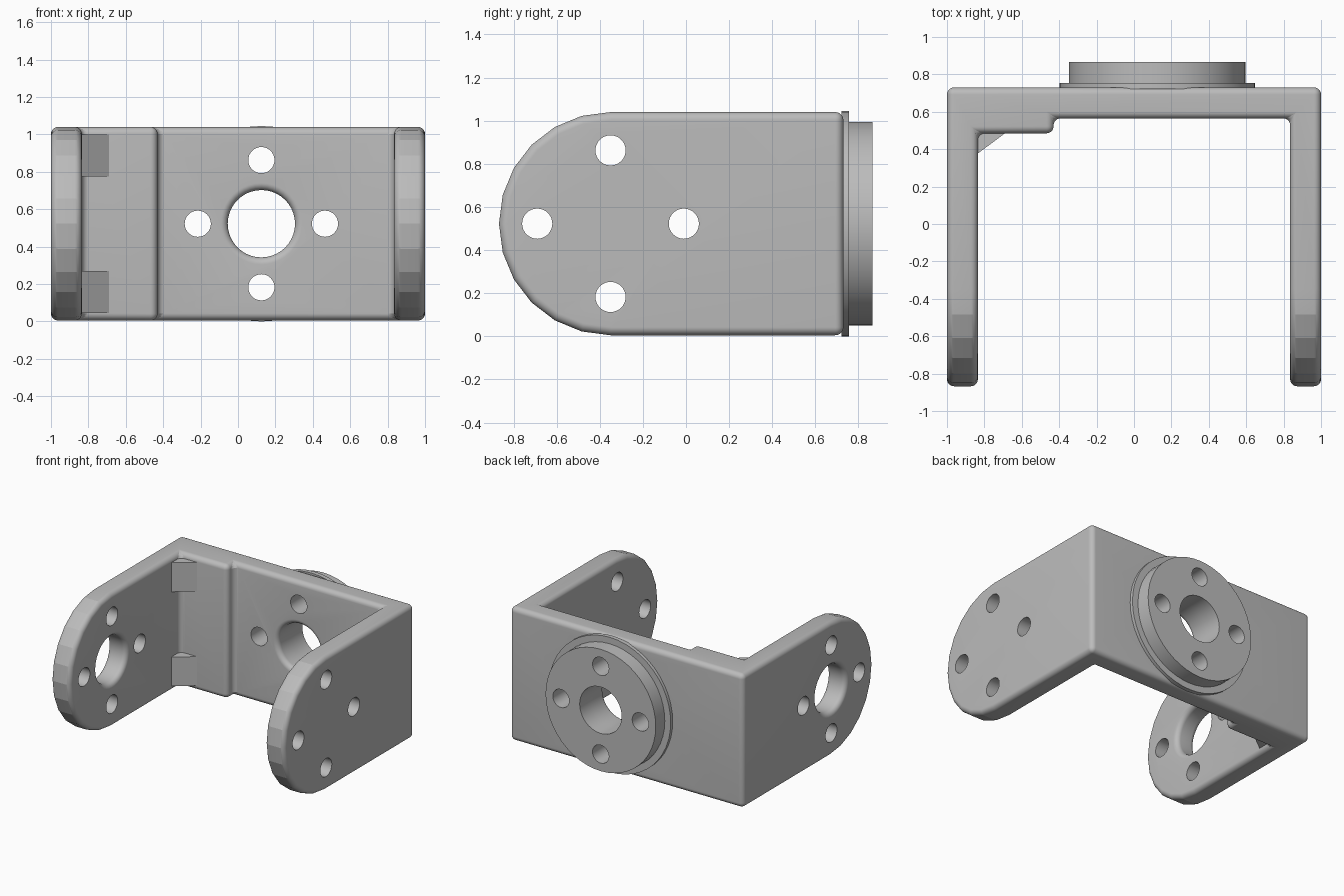
import bpy, bmesh, math
from mathutils import Vector

cube = bpy.data.objects.get("Cube")
if cube:
    bpy.data.objects.remove(cube, do_unlink=True)

MID = 0.5225          # mid height
ARM_Y = -0.35         # centre of the rounded arm ends
HUB_X = 0.125         # centre of the round mount
BORE, BOLT, BOLT_RING = 0.18, 0.07, 0.34
FILLET = 0.038

grey = bpy.data.materials.new("satin grey")
grey.use_nodes = True
grey.diffuse_color = (0.5, 0.5, 0.5, 1)
grey.node_tree.nodes["Principled BSDF"].inputs["Base Color"].default_value = (0.5, 0.5, 0.5, 1)


def finish(name, bm):
    bmesh.ops.recalc_face_normals(bm, faces=bm.faces)
    mesh = bpy.data.meshes.new(name)
    bm.to_mesh(mesh)
    bm.free()
    mesh.materials.append(grey)
    obj = bpy.data.objects.new(name, mesh)
    bpy.context.collection.objects.link(obj)
    return obj


def prism(name, points, along):
    """Extrude a closed 3D outline by a vector."""
    bm = bmesh.new()
    face = bm.faces.new([bm.verts.new(p) for p in points])
    out = bmesh.ops.extrude_face_region(bm, geom=[face])
    moved = [g for g in out["geom"] if isinstance(g, bmesh.types.BMVert)]
    bmesh.ops.translate(bm, verts=moved, vec=along)
    return finish(name, bm)


def lathe(name, centre, axis, profile, sides=32):
    """Closed solid of revolution about the x or y axis; profile is (radius, position)."""
    axis = Vector(axis)
    up = Vector((0, 0, 1))
    side = up.cross(axis)
    bm = bmesh.new()
    rings = []
    for r, t in profile:
        angles = [math.tau * i / sides for i in range(sides)]
        rings.append([bm.verts.new(Vector(centre) + axis * t
                      + r * (side * math.cos(a) + up * math.sin(a))) for a in angles])
    for a, b in zip(rings, rings[1:]):
        for i in range(sides):
            j = (i + 1) % sides
            bm.faces.new((a[i], a[j], b[j], b[i]))
    bm.faces.new(rings[0])
    bm.faces.new(rings[-1])
    return finish(name, bm)


def flare(face, inward):
    """Rounded mouth of a bore, from the open side in."""
    pts = [(BORE + FILLET, face - inward * 0.1)]
    for i in range(9):
        a = math.radians(90) * i / 8
        pts.append((BORE + FILLET * (1 - math.sin(a)),
                    face + inward * FILLET * (1 - math.cos(a))))
    return pts


def apply_modifier(obj, mod):
    bpy.context.view_layer.objects.active = obj
    bpy.ops.object.modifier_apply(modifier=mod.name)


def boolean(obj, cutter, operation="DIFFERENCE"):
    mod = obj.modifiers.new("cut", "BOOLEAN")
    mod.operation, mod.solver, mod.object = operation, "EXACT", cutter
    apply_modifier(obj, mod)


def smooth(obj):
    bpy.ops.object.select_all(action="DESELECT")
    obj.select_set(True)
    bpy.context.view_layer.objects.active = obj
    bpy.ops.object.shade_smooth_by_angle(angle=math.radians(14))


# U-shaped bracket: plan outline trimmed by the rounded side outline
plan = [(-1, -1.1), (-0.835, -1.1), (-0.835, 0.485), (-0.43, 0.485), (-0.43, 0.565),
        (0.835, 0.565), (0.835, -1.1), (1, -1.1), (1, 0.73), (-1, 0.73)]
bracket = prism("bracket", [(x, y, -0.2) for x, y in plan], (0, 0, 1.5))
radius = 0.5175
outline = [(-1.3, 1.2, MID - radius), (-1.3, 1.2, MID + radius)]
for i in range(13):
    a = math.radians(90 + 15 * i)
    outline.append((-1.3, ARM_Y + radius * math.cos(a), MID + radius * math.sin(a)))
trim = prism("trim", outline, (2.6, 0, 0))
boolean(bracket, trim, "INTERSECT")
bevel = bracket.modifiers.new("fillet", "BEVEL")
bevel.width, bevel.segments = FILLET, 8
bevel.limit_method, bevel.angle_limit = "ANGLE", math.radians(25)
apply_modifier(bracket, bevel)

# Stepped round mount on the back
mount = lathe("round_mount", (HUB_X, 0, MID), (0, 1, 0),
              [(0.5225, 0.722), (0.5225, 0.755), (0.472, 0.755), (0.472, 0.866)], 48)

# Bolt holes and bores
cutters = [trim]
for k in range(4):
    a = k * math.pi / 2
    u, v = BOLT_RING * math.cos(a), BOLT_RING * math.sin(a)
    arm_hole = lathe("arm_hole", (0, ARM_Y + u, MID + v), (1, 0, 0),
                     [(BOLT, -1.2), (BOLT, 1.2)])
    back_hole = lathe("back_hole", (HUB_X + u, 0, MID + v), (0, 1, 0),
                      [(BOLT, 0.3), (BOLT, 1.2)])
    boolean(bracket, arm_hole)
    boolean(bracket, back_hole)
    boolean(mount, back_hole)
    cutters += [arm_hole, back_hole]

arm_bore = lathe("arm_bore", (0, ARM_Y, MID), (1, 0, 0),
                 flare(-1, 1) + flare(-0.835, -1)[::-1], 40)
back_bore = lathe("back_bore", (HUB_X, 0, MID), (0, 1, 0),
                  flare(0.565, 1) + [(BORE, 1.2)], 40)
boolean(bracket, arm_bore)
boolean(bracket, back_bore)
boolean(mount, back_bore)
cutters += [arm_bore, back_bore]
for cutter in cutters:
    bpy.data.objects.remove(cutter, do_unlink=True)
smooth(bracket)
smooth(mount)

# Two corner gussets inside the bored arm
for name, low, high in (("lower_gusset", 0.045, 0.27), ("upper_gusset", 0.775, 1.0)):
    prism(name, [(-0.86, 0.358, low), (-0.67, 0.5, low), (-0.86, 0.5, low)],
          (0, 0, high - low))
